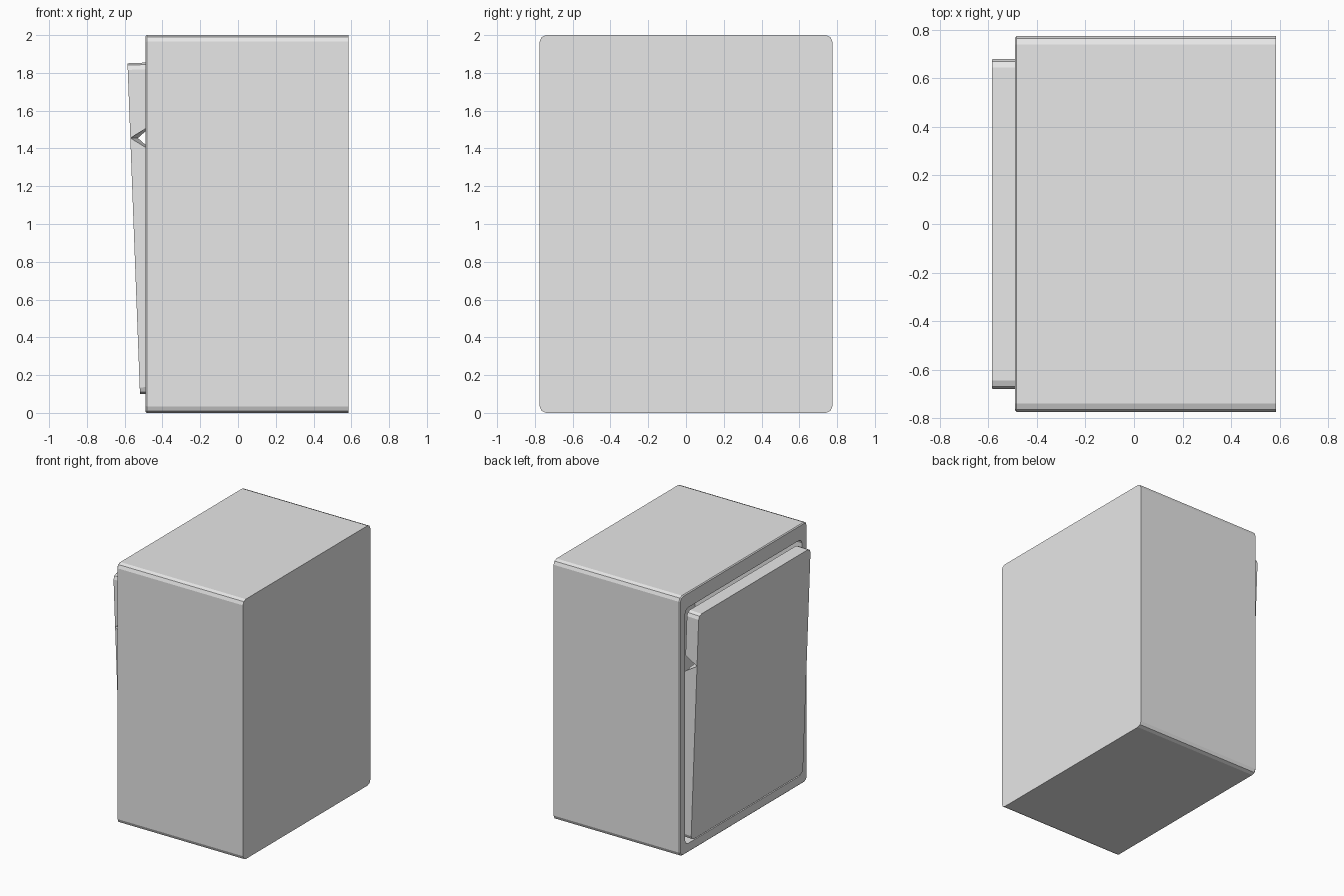
import bpy
import bmesh
import math
from mathutils import Matrix

cube = bpy.data.objects.get("Cube")
if cube:
    bpy.data.objects.remove(cube, do_unlink=True)

grey = bpy.data.materials.new("light_grey")
grey.use_nodes = True
grey.diffuse_color = (0.8, 0.8, 0.8, 1)
grey.node_tree.nodes["Principled BSDF"].inputs["Base Color"].default_value = (0.8, 0.8, 0.8, 1)


def rounded_ring(x, half, z0, z1, r):
    """Rounded rectangle across y and z, two segments per corner."""
    corners = [(half - r, z1 - r), (r - half, z1 - r),
               (r - half, z0 + r), (half - r, z0 + r)]
    pts = []
    for i, (y, z) in enumerate(corners):
        for k in range(3):
            a = math.pi / 2 * (i + k / 2)
            pts.append((x, y + r * math.cos(a), z + r * math.sin(a)))
    return pts


def loft(name, rings):
    """Skin consecutive rings and cap both ends."""
    bm = bmesh.new()
    loops = [[bm.verts.new(p) for p in ring] for ring in rings]
    n = len(loops[0])
    for a, b in zip(loops, loops[1:]):
        for i in range(n):
            j = (i + 1) % n
            bm.faces.new((a[i], a[j], b[j], b[i]))
    bm.faces.new(loops[0])
    bm.faces.new(loops[-1])
    bmesh.ops.recalc_face_normals(bm, faces=bm.faces)
    mesh = bpy.data.meshes.new(name)
    bm.to_mesh(mesh)
    bm.free()
    mesh.materials.append(grey)
    obj = bpy.data.objects.new(name, mesh)
    bpy.context.collection.objects.link(obj)
    return obj


# Hollow cabinet, open on the -x side, with a softened rim
FRONT, BACK = -0.49, 0.585
loft("cabinet", [
    rounded_ring(BACK, 0.775, 0, 2, 0.035),
    rounded_ring(FRONT + 0.007, 0.775, 0, 2, 0.035),
    rounded_ring(FRONT, 0.768, 0.007, 1.993, 0.03),
    rounded_ring(FRONT, 0.71, 0.07, 1.885, 0.035),
    rounded_ring(0.42, 0.71, 0.07, 1.885, 0.035),
])

# Door slab, leaning outward about its lower edge
door = loft("door", [rounded_ring(x, 0.68, 0, 1.752, 0.035) for x in (0, 0.1)])
tilt = math.atan2(0.066, 1.75)
door.data.transform(Matrix.Translation((-0.519, 0, 0.1)) @ Matrix.Rotation(-tilt, 4, "Y"))

# V-shaped grip groove across the door's inner side, flared at both ends
groove = loft("grip_cutter", [
    [(apex, y, 1.455), (-0.44, y, 1.535), (-0.44, y, 1.375)]
    for y, apex in ((-0.72, -0.57), (-0.68, -0.57), (-0.62, -0.53),
                    (0.62, -0.53), (0.68, -0.57), (0.72, -0.57))
])
groove.hide_render = True
cut = door.modifiers.new("grip_groove", "BOOLEAN")
cut.operation = "DIFFERENCE"
cut.solver = "EXACT"
cut.object = groove
bpy.context.view_layer.objects.active = door
bpy.ops.object.modifier_apply(modifier=cut.name)
bpy.data.objects.remove(groove, do_unlink=True)
